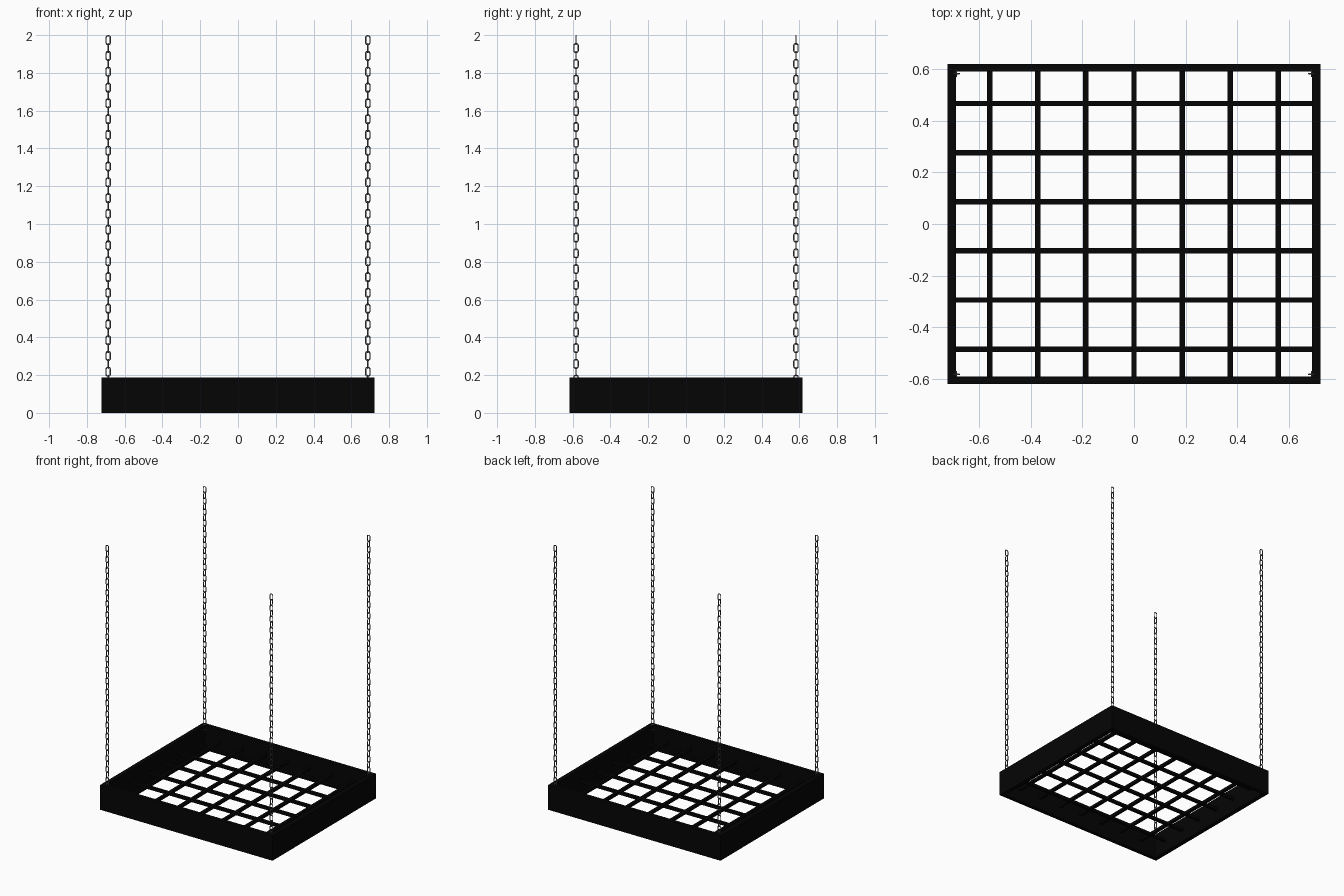
import bpy, bmesh, math
from mathutils import Vector

if "Cube" in bpy.data.objects:
    bpy.data.objects.remove(bpy.data.objects["Cube"])


def material(name, c):
    m = bpy.data.materials.new(name)
    m.diffuse_color = (c, c, c, 1)
    m.use_nodes = True
    m.node_tree.nodes["Principled BSDF"].inputs["Base Color"].default_value = m.diffuse_color
    return m


black = material("black_paint", 0.0015)
steel = material("grey_steel", 0.12)


def finish(name, bm, mat):
    bmesh.ops.recalc_face_normals(bm, faces=bm.faces)
    me = bpy.data.meshes.new(name)
    bm.to_mesh(me)
    bm.free()
    me.materials.append(mat)
    ob = bpy.data.objects.new(name, me)
    bpy.context.collection.objects.link(ob)
    return ob


def box(bm, lo, hi):
    vs = bmesh.ops.create_cube(bm, size=1)["verts"]
    for v in vs:
        v.co = Vector([(a + b) / 2 + c * (b - a) for a, b, c in zip(lo, hi, v.co)])


HX, HY, H, TX, TY = 0.722, 0.618, 0.188, 0.033, 0.029

# Rectangular frame: four upright boards
bm = bmesh.new()
for s in (-1, 1):
    x0, x1 = sorted((s * HX, s * (HX - TX)))
    box(bm, (x0, -HY, 0), (x1, HY, H))
    y0, y1 = sorted((s * HY, s * (HY - TY)))
    box(bm, (-HX + TX, y0, 0), (HX - TX, y1, H))
finish("frame", bm, black)

# Grid of bars at mid height
R, ZG = 0.0105, 0.095
bm = bmesh.new()
for i in range(-3, 4):
    x = i * 0.186
    box(bm, (x - R, -HY + TY, ZG - R), (x + R, HY - TY, ZG + R))
finish("long_grid_bars", bm, black)
bm = bmesh.new()
for i in range(6):
    y = -0.484 + i * 0.19
    box(bm, (-HX + TX, y - R, ZG - R), (HX - TX, y + R, ZG + R))
finish("cross_grid_bars", bm, black)

# Chain link centre line: rounded rectangle, as (point, outward normal)
WIRE, PITCH, RAD = 0.0033, 0.0418, 0.0095
HW, HL = 0.0112, 0.0234
path = []
for k, (sx, sz) in enumerate(((1, 1), (-1, 1), (-1, -1), (1, -1))):
    for j in range(4):
        a = math.radians(90 * k + 30 * j)
        n = (math.cos(a), math.sin(a))
        path.append(((sx * (HW - RAD) + RAD * n[0], sz * (HL - RAD) + RAD * n[1]), n))


def link(bm, cx, cy, cz, turned):
    rings = []
    for (u, w), (nu, nw) in path:
        ring = []
        for j in range(6):
            t = math.tau * j / 6
            o, d = WIRE * math.cos(t), WIRE * math.sin(t)
            a, z = u + o * nu, w + o * nw
            p = (d, a, z) if turned else (a, d, z)
            ring.append(bm.verts.new((cx + p[0], cy + p[1], cz + p[2])))
        rings.append(ring)
    for i, r in enumerate(rings):
        q = rings[(i + 1) % len(rings)]
        for j in range(6):
            k = (j + 1) % 6
            bm.faces.new((r[j], r[k], q[k], q[j])).smooth = True


# Four hanging chains of alternating links
for sx, side in ((-1, "left"), (1, "right")):
    for sy, end in ((-1, "front"), (1, "back")):
        bm = bmesh.new()
        for i in range(44):
            link(bm, sx * 0.687, sy * 0.582, 2 - HL - WIRE - i * PITCH, i % 2 == 1)
        finish(f"{end}_{side}_chain", bm, steel)
